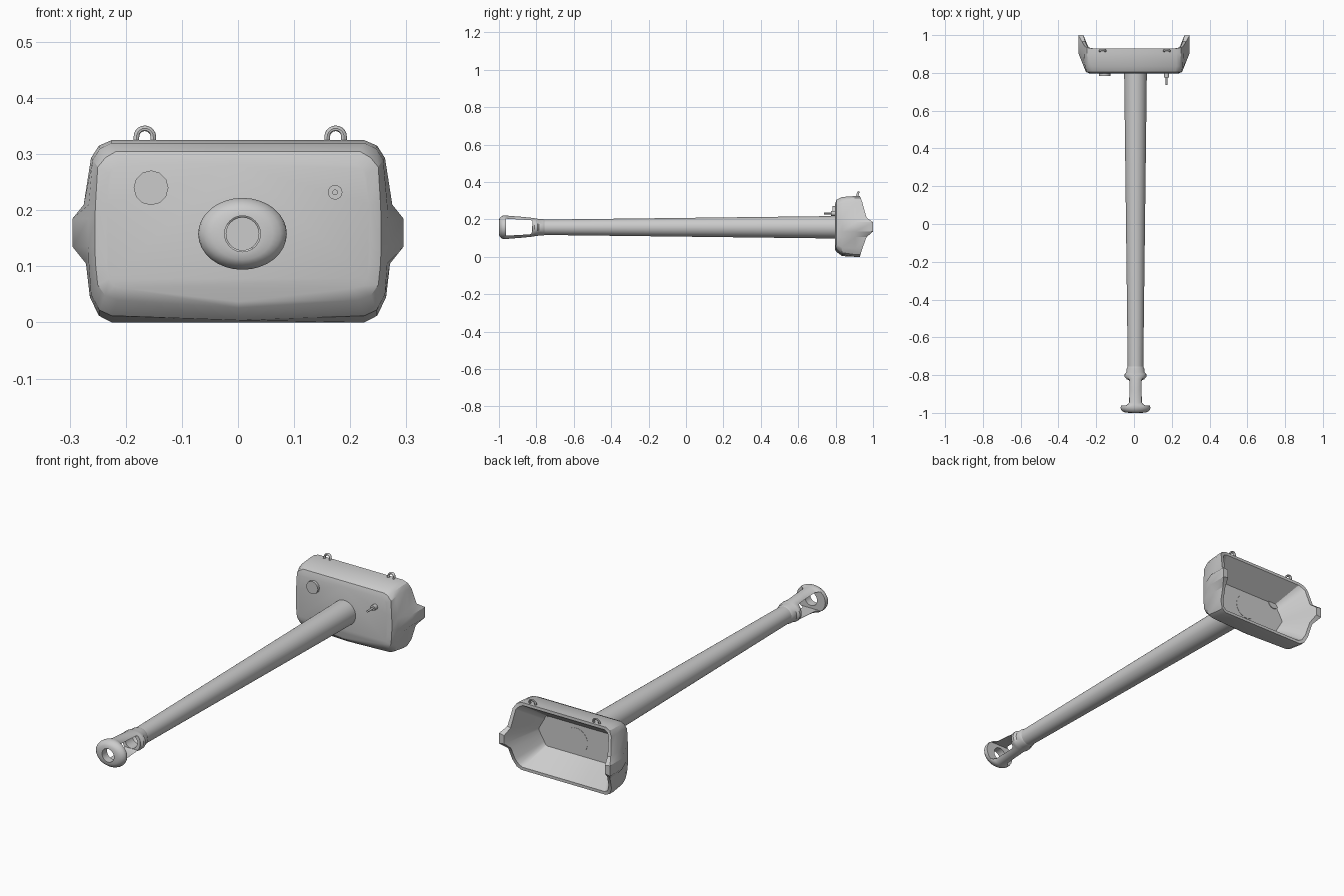
import bpy, bmesh, math
from mathutils import Matrix, Vector

if "Cube" in bpy.data.objects:
    bpy.data.objects.remove(bpy.data.objects["Cube"])

grey = bpy.data.materials.new("plain grey")
grey.diffuse_color = (0.6, 0.6, 0.6, 1)
grey.use_nodes = True
grey.node_tree.nodes["Principled BSDF"].inputs["Base Color"].default_value = grey.diffuse_color


def finish(name, bm, angle=35):
    bmesh.ops.remove_doubles(bm, verts=bm.verts, dist=1e-5)
    bmesh.ops.recalc_face_normals(bm, faces=bm.faces)
    me = bpy.data.meshes.new(name)
    bm.to_mesh(me)
    bm.free()
    ob = bpy.data.objects.new(name, me)
    bpy.context.collection.objects.link(ob)
    me.materials.append(grey)
    smooth(ob, angle)
    return ob


def smooth(ob, angle=35):
    bpy.ops.object.select_all(action='DESELECT')
    ob.select_set(True)
    bpy.context.view_layer.objects.active = ob
    bpy.ops.object.shade_smooth_by_angle(angle=math.radians(angle))


def loft(name, rings, angle=35):
    """Skin closed rings of equal point count and cap both ends."""
    bm = bmesh.new()
    vr = [[bm.verts.new(p) for p in r] for r in rings]
    n = len(vr[0])
    for a, b in zip(vr, vr[1:]):
        for i in range(n):
            j = (i + 1) % n
            bm.faces.new((a[i], a[j], b[j], b[i]))
    bm.faces.new(vr[0])
    bm.faces.new(vr[-1])
    return finish(name, bm, angle)


def round_part(name, stations, cx, cz, sides=32):
    """Lofted ellipses along y; stations are (y, rx, rz)."""
    rings = []
    for y, rx, rz in stations:
        rings.append([(cx + rx * math.cos(2 * math.pi * i / sides), y,
                       cz + rz * math.sin(2 * math.pi * i / sides)) for i in range(sides)])
    return loft(name, rings)


def cut(ob, cutter):
    cutter.hide_render = True
    cutter.hide_set(True)
    m = ob.modifiers.new("cut", 'BOOLEAN')
    m.operation, m.object, m.solver = 'DIFFERENCE', cutter, 'EXACT'
    bpy.context.view_layer.objects.active = ob
    bpy.ops.object.modifier_apply(modifier=m.name)
    bpy.data.objects.remove(cutter)


# Shield housing: right half outlines as (x, z), bottom centre to top centre
OUTER = [(0, 0), (.225, 0), (.248, .012), (.264, .045), (.271, .105), (.295, .135),
         (.295, .185), (.275, .21), (.262, .293), (.248, .315), (.225, .325), (0, .325)]
PLAIN = [(0, .004), (.225, .012), (.247, .022), (.262, .05), (.266, .105), (.267, .135),
         (.267, .185), (.266, .21), (.259, .29), (.246, .31), (.225, .32), (0, .32)]
EDGE = [(0, .026), (.215, .04), (.237, .048), (.25, .067), (.254, .105), (.255, .135),
        (.255, .185), (.254, .21), (.25, .277), (.236, .294), (.217, .305), (0, .305)]
FRONT = [(0, .037), (.205, .061), (.221, .065), (.23, .078), (.234, .105), (.235, .135),
         (.235, .185), (.234, .21), (.23, .265), (.222, .275), (.21, .281), (0, .281)]
LIP = [(0, .014), (.218, .014), (.236, .024), (.249, .05), (.256, .109), (.268, .14),
       (.268, .18), (.258, .206), (.247, .288), (.236, .302), (.218, .311), (0, .311)]
FLOOR = [(0, .09), (.165, .09), (.172, .095), (.18, .11), (.195, .135), (.207, .155),
         (.207, .165), (.195, .187), (.18, .212), (.172, .228), (.165, .235), (0, .235)]
RIM_Y = [.93, .93, .933, .943, .965, 1, 1, .965, .942, .934, .93, .93]


def mirrored(half, ys):
    pts = [(x, y, z) for (x, z), y in zip(half, ys)]
    return pts + [(-x, y, z) for x, y, z in reversed(pts[1:-1])]


loft("shield_housing", [
    mirrored(FRONT, [.797] * 12),
    mirrored(EDGE, [.805] * 12),
    mirrored(PLAIN, [.835] * 12),
    mirrored(OUTER, [.905] * 12),
    mirrored(OUTER, RIM_Y),
    mirrored(LIP, RIM_Y),
    mirrored(FLOOR, [.822] * 12)], 30)

# Tapered tube
CX, CZ = .008, .158
barrel = round_part("barrel", [(-.77, .041, .041), (-.6, .043, .043), (.8, .06, .06),
                               (.823, .06, .06)], CX, CZ)
cut(barrel, round_part("bore", [(-.9, .029, .029), (-.6, .029, .029)], CX, CZ))

# Muzzle brake: collar, flattened body and wide oval front ring
brake = round_part("muzzle_brake", [
    (-.755, .041, .041), (-.765, .047, .044), (-.785, .048, .044), (-.795, .058, .046),
    (-.81, .057, .048), (-.82, .047, .05), (-.88, .047, .056), (-.945, .049, .061),
    (-.955, .06, .063), (-.962, .076, .064), (-.972, .079, .064), (-.982, .077, .061),
    (-.992, .067, .054), (-.998, .054, .046), (-1, .033, .033)], CX, CZ)
cut(brake, round_part("muzzle_hole", [(-1.05, .032, .032), (-.7, .032, .032)], CX, CZ))

# Side ports right through the brake, slightly taller at the front
port = [(-.962, .113), (-.835, .12), (-.825, .125), (-.82, .192), (-.83, .196), (-.962, .204)]
cut(brake, loft("port_cutter", [[(x, y, z) for y, z in port] for x in (-.2, .2)]))
smooth(brake)

# Sight cover and small pin on the front face
round_part("sight_cover", [(.784, .031, .031), (.825, .031, .031)], -.155, .24, 12)
round_part("pin_base", [(.775, .013, .013), (.823, .013, .013)], .173, .232, 16)
round_part("pin", [(.737, .005, .005), (.78, .005, .005)], .173, .232, 12)

# Lifting eyes: arched tubes on the top edge
for side, x0 in (("left", -.166), ("right", .174)):
    path = [(-.015, -.018)]
    path += [(-.015 * math.cos(math.pi * k / 10), .015 * math.sin(math.pi * k / 10))
             for k in range(11)]
    path.append((.015, -.018))
    rings = []
    for k, (px, pz) in enumerate(path):
        a = Vector(path[max(k - 1, 0)])
        b = Vector(path[min(k + 1, len(path) - 1)])
        t = (b - a).normalized()
        ring = []
        for i in range(8):
            u = 2 * math.pi * i / 8
            r = .005 * math.cos(u)
            dx, dz = px - t.y * r, pz + t.x * r
            ring.append((x0 + dx, .917 + .3 * dz + .006 * math.sin(u), .331 + dz))
        rings.append(ring)
    loft("lifting_eye_" + side, rings, 50)
